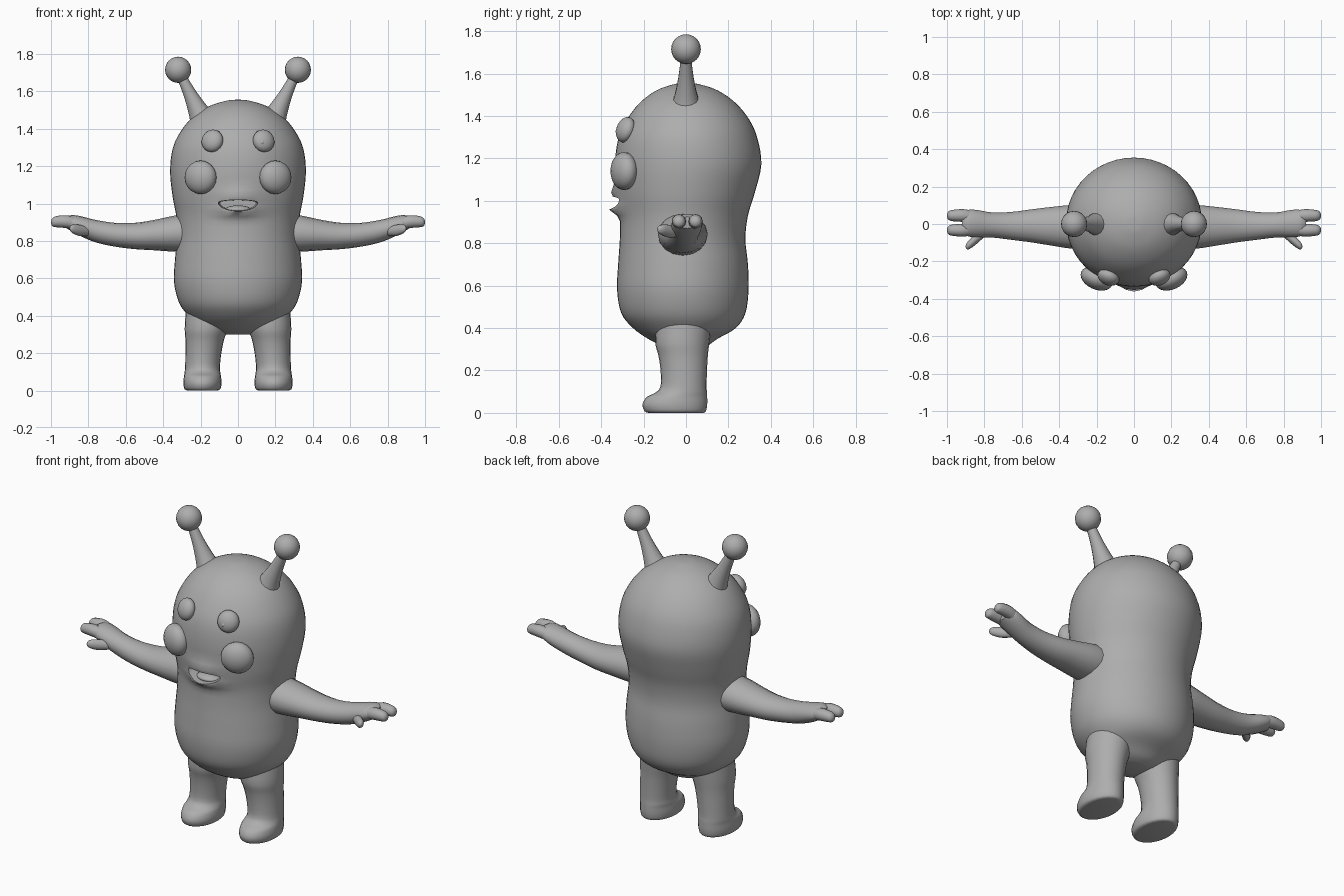
import bpy, bmesh, math
from mathutils import Vector

cube = bpy.data.objects.get("Cube")
if cube:
    bpy.data.objects.remove(cube, do_unlink=True)

skin = bpy.data.materials.new("grey_skin")
skin.use_nodes = True
GREY = (0.42, 0.42, 0.42, 1)
skin.diffuse_color = GREY
skin.node_tree.nodes["Principled BSDF"].inputs["Base Color"].default_value = GREY


def finish(bm, name, angle=50):
    bmesh.ops.recalc_face_normals(bm, faces=bm.faces)
    mesh = bpy.data.meshes.new(name)
    bm.to_mesh(mesh)
    bm.free()
    mesh.materials.append(skin)
    ob = bpy.data.objects.new(name, mesh)
    bpy.context.collection.objects.link(ob)
    smooth(ob, angle)
    return ob


def smooth(ob, angle):
    bpy.ops.object.select_all(action='DESELECT')
    ob.select_set(True)
    bpy.context.view_layer.objects.active = ob
    bpy.ops.object.shade_smooth_by_angle(angle=math.radians(angle))


def refine(rows, steps):
    """Catmull-Rom interpolation of rows of ring parameters."""
    out = []
    for i in range(len(rows) - 1):
        p = [rows[max(0, min(len(rows) - 1, i + k))] for k in (-1, 0, 1, 2)]
        for s in range(steps):
            t = s / steps
            out.append([0.5 * (2 * b + (c - a) * t + (2 * a - 5 * b + 4 * c - d) * t * t
                               + (3 * b - a - 3 * c + d) * t ** 3) for a, b, c, d in zip(*p)])
    return out + [list(rows[-1])]


def loft(name, rows, place, segs=24, steps=3, warp=None):
    """Skin elliptical rings; place(row, cos, sin) gives each point."""
    bm = bmesh.new()
    rings = []
    for row in refine(rows, steps):
        ring = []
        for k in range(segs):
            a = 2 * math.pi * k / segs
            co = Vector(place(row, math.cos(a), math.sin(a)))
            ring.append(bm.verts.new(warp(co) if warp else co))
        rings.append(ring)
    for lo, hi in zip(rings, rings[1:]):
        for k in range(segs):
            bm.faces.new((lo[k], lo[(k + 1) % segs], hi[(k + 1) % segs], hi[k]))
    bm.faces.new(rings[0])
    bm.faces.new(rings[-1])
    return finish(bm, name)


def ball(name, centre, radii, normal=None, segs=20):
    """Ellipsoid whose z axis points along normal."""
    bm = bmesh.new()
    bmesh.ops.create_uvsphere(bm, u_segments=segs, v_segments=segs // 2 + 2, radius=1)
    rot = Vector(normal or (0, 0, 1)).to_track_quat('Z', 'Y')
    for v in bm.verts:
        v.co = rot @ Vector([c * r for c, r in zip(v.co, radii)]) + Vector(centre)
    return finish(bm, name, 60)


def tube(name, points, segs=12):
    """Round limb through (x, y, z, radius) points running along x."""
    return loft(name, points, lambda r, c, s: (r[0], r[1] + r[3] * c, r[2] + r[3] * s), segs)


# Body: z, half width, front y, back y
body_rows = [
    (0.30, 0.07, -0.06, 0.06), (0.315, 0.13, -0.11, 0.10), (0.35, 0.205, -0.18, 0.15),
    (0.40, 0.265, -0.25, 0.235), (0.47, 0.315, -0.305, 0.28), (0.58, 0.342, -0.325, 0.295),
    (0.70, 0.337, -0.32, 0.292), (0.82, 0.325, -0.312, 0.28), (0.93, 0.33, -0.312, 0.292),
    (1.04, 0.35, -0.328, 0.325), (1.17, 0.363, -0.335, 0.355), (1.29, 0.35, -0.32, 0.338),
    (1.38, 0.31, -0.28, 0.30), (1.46, 0.245, -0.22, 0.235), (1.52, 0.155, -0.14, 0.15),
    (1.55, 0.06, -0.055, 0.06), (1.555, 0.012, -0.01, 0.01)]


def lips(co):
    # Push the lips forward around the mouth
    if co.y < 0:
        for z, size, tall in ((0.965, 0.05, 0.03), (1.04, 0.025, 0.035)):
            co.y -= size * math.exp(-(co.x / 0.10) ** 2 - ((co.z - z) / tall) ** 2)
    return co


body = loft("body", body_rows,
            lambda r, c, s: (r[1] * c, (r[2] + r[3]) / 2 + (r[3] - r[2]) / 2 * s, r[0]),
            48, 4, lips)

# Mouth: a smiling hollow cut into the body
bm = bmesh.new()
outline = [(0.122 * math.cos(a), (0.016 if math.sin(a) > 0 else 0.05) * math.sin(a))
           for a in (2 * math.pi * k / 28 for k in range(28))]
front = [bm.verts.new((x, -0.5, 1.005 + z)) for x, z in outline]
back = [bm.verts.new((x * 0.8, -0.22, 1.005 + z * 0.8)) for x, z in outline]
bm.faces.new(front)
bm.faces.new(back)
for k in range(len(front)):
    j = (k + 1) % len(front)
    bm.faces.new((front[k], front[j], back[j], back[k]))
cutter = finish(bm, "mouth_cutter")
cut = body.modifiers.new("mouth", 'BOOLEAN')
cut.operation = 'DIFFERENCE'
cut.object = cutter
cut.solver = 'EXACT'
bpy.context.view_layer.objects.active = body
# Apply the cut before smoothing modifiers, then drop the helper
bpy.ops.object.select_all(action='DESELECT')
body.select_set(True)
bpy.ops.object.modifier_apply(modifier=cut.name)
bpy.data.objects.remove(cutter, do_unlink=True)
smooth(body, 50)
ball("tongue", (0, -0.275, 0.968), (0.07, 0.05, 0.022))

# Leg with foot: z, centre x, half width, front y, back y
leg_rows = [
    (0.0, 0.19, 0.080, -0.175, 0.08), (0.008, 0.19, 0.096, -0.195, 0.094),
    (0.04, 0.19, 0.102, -0.205, 0.10), (0.075, 0.19, 0.099, -0.185, 0.10),
    (0.095, 0.19, 0.096, -0.145, 0.099), (0.125, 0.19, 0.093, -0.12, 0.097),
    (0.20, 0.185, 0.096, -0.12, 0.099), (0.27, 0.178, 0.103, -0.13, 0.103),
    (0.33, 0.17, 0.115, -0.145, 0.11), (0.42, 0.16, 0.12, -0.14, 0.12)]
# Arm: x, centre y, half depth, bottom z, top z
arm_rows = [
    (0.22, -0.015, 0.115, 0.74, 0.95), (0.33, -0.015, 0.117, 0.742, 0.937),
    (0.45, -0.012, 0.102, 0.75, 0.912), (0.55, -0.01, 0.088, 0.756, 0.897),
    (0.66, -0.01, 0.074, 0.77, 0.897), (0.76, -0.005, 0.067, 0.792, 0.912),
    (0.84, 0.002, 0.073, 0.825, 0.932), (0.89, 0.005, 0.070, 0.852, 0.938),
    (0.92, 0.005, 0.045, 0.87, 0.925)]

for side, s in (("left", 1), ("right", -1)):
    loft(side + "_leg", leg_rows,
         lambda r, c, n: (s * (r[1] + r[2] * c), (r[3] + r[4]) / 2 + (r[4] - r[3]) / 2 * n, r[0]))
    loft(side + "_arm", arm_rows,
         lambda r, c, n: (s * r[0], r[1] + r[2] * c, (r[3] + r[4]) / 2 + (r[4] - r[3]) / 2 * n),
         16)
    # Two fingers and a thumb
    for finger, y in (("front_finger", -0.033), ("back_finger", 0.045)):
        tube(f"{side}_{finger}", [(s * 0.84, y * 0.8, 0.885, 0.03), (s * 0.91, y, 0.902, 0.034),
                                  (s * 0.97, y, 0.903, 0.03), (s * 0.992, y, 0.9, 0.022),
                                  (s, y, 0.9, 0.006)])
    tube(side + "_thumb", [(s * 0.79, -0.04, 0.85, 0.02), (s * 0.84, -0.075, 0.855, 0.03),
                           (s * 0.875, -0.105, 0.862, 0.026), (s * 0.893, -0.118, 0.866, 0.018),
                           (s * 0.9, -0.12, 0.867, 0.005)])

    # Antenna: distance along the stalk, radius
    base, tip = Vector((s * 0.185, 0, 1.44)), Vector((s * 0.32, 0, 1.715))
    across = Vector((tip.z - base.z, 0, base.x - tip.x)).normalized()
    loft(side + "_antenna_stalk", [(0, 0.075), (0.2, 0.055), (0.5, 0.037), (0.8, 0.027), (1, 0.024)],
         lambda r, c, n: base.lerp(tip, r[0]) + across * r[1] * c + Vector((0, r[1] * n, 0)), 14)
    ball(side + "_antenna_ball", tip, (0.07, 0.07, 0.07))

    # Eye and cheek
    ball(side + "_eye", (s * 0.137, -0.285, 1.335), (0.06, 0.062, 0.04), (s * 0.35, -0.85, 0.3))
    ball(side + "_cheek", (s * 0.2, -0.292, 1.14), (0.09, 0.09, 0.058), (s * 0.4, -0.9, 0))

# Small pupil on one eye
ball("left_pupil", (0.131, -0.324, 1.328), (0.012, 0.012, 0.008), (0.2, -1, 0.2), 10)
